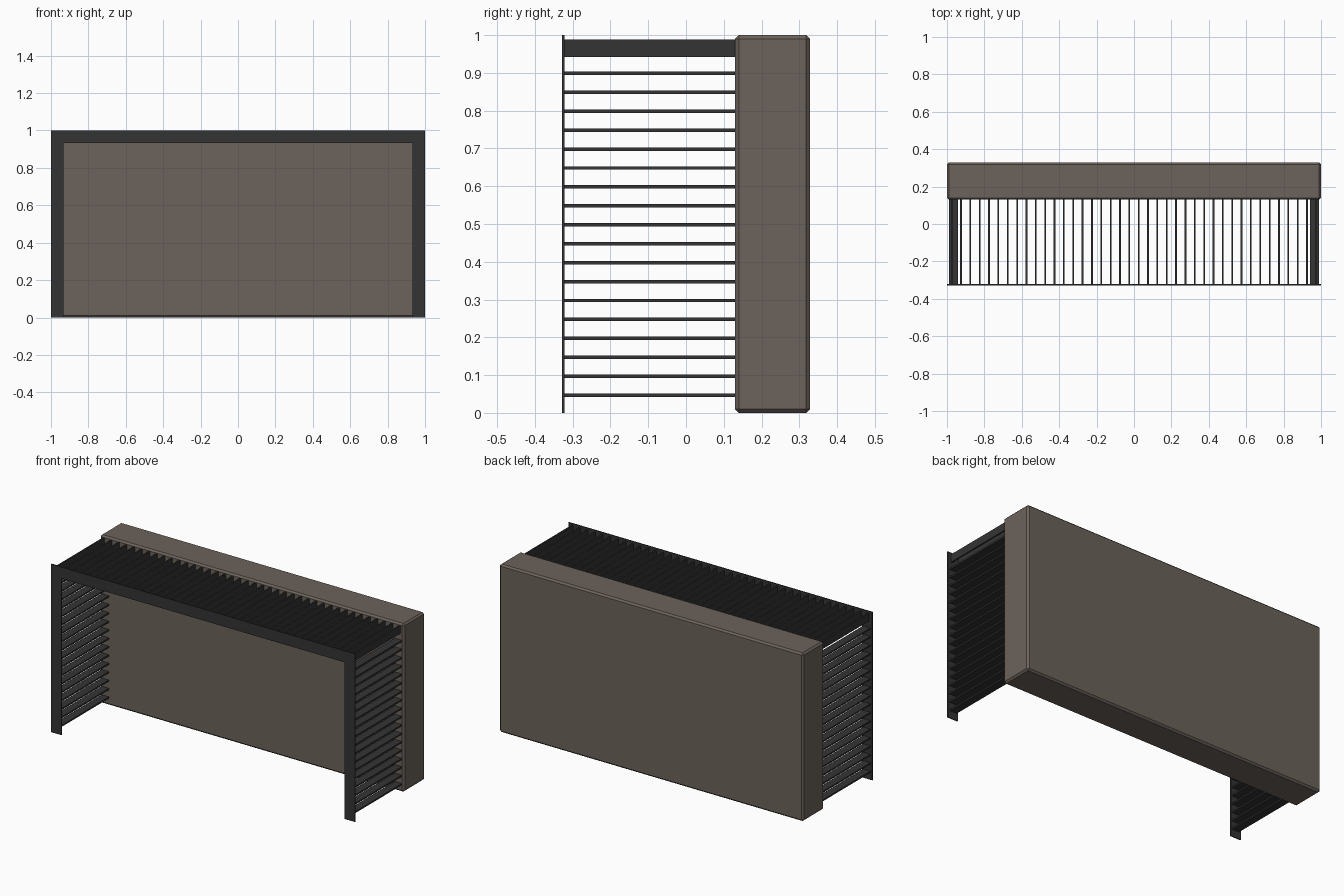
import bpy, bmesh
from mathutils import Vector

if "Cube" in bpy.data.objects:
    bpy.data.objects.remove(bpy.data.objects["Cube"])


def material(name, rgb):
    m = bpy.data.materials.new(name)
    m.diffuse_color = (*rgb, 1)
    m.use_nodes = True
    m.node_tree.nodes["Principled BSDF"].inputs["Base Color"].default_value = m.diffuse_color
    return m


BROWN = material("warm grey brown", (0.150, 0.123, 0.104))
DARK = material("charcoal", (0.034, 0.034, 0.034))


def add_box(bm, lo, hi):
    lo, hi = Vector(lo), Vector(hi)
    verts = bmesh.ops.create_cube(bm, size=1)["verts"]
    for v in verts:
        v.co = (lo + hi) / 2 + v.co * (hi - lo)


def finish(name, bm, mat):
    bmesh.ops.recalc_face_normals(bm, faces=bm.faces)
    mesh = bpy.data.meshes.new(name)
    bm.to_mesh(mesh)
    bm.free()
    mesh.materials.append(mat)
    ob = bpy.data.objects.new(name, mesh)
    bpy.context.collection.objects.link(ob)
    return ob


FRONT, FRAME_BACK, PANEL_FRONT, BACK = -0.328, -0.322, 0.13, 0.328

# Solid back panel with chamfered edges
bm = bmesh.new()
add_box(bm, (-1, PANEL_FRONT, 0), (1, BACK, 1))
panel = finish("back_panel", bm, BROWN)
bevel = panel.modifiers.new("chamfer", 'BEVEL')
bevel.width = 0.01
bevel.segments = 1

# Thin front frame, open at the bottom
W = 0.068
outline = [(-1, 0), (-1, 1), (1, 1), (1, 0),
           (1 - W, 0), (1 - W, 1 - W), (W - 1, 1 - W), (W - 1, 0)]
bm = bmesh.new()
face = bm.faces.new([bm.verts.new((x, FRONT, z)) for x, z in outline])
ext = bmesh.ops.extrude_face_region(bm, geom=[face])
for v in ext["geom"]:
    if isinstance(v, bmesh.types.BMVert):
        v.co.y = FRAME_BACK
finish("front_frame", bm, DARK)

# Horizontal slats on both sides
T = 0.0045
for side, name in ((-1, "left_slats"), (1, "right_slats")):
    bm = bmesh.new()
    x0, x1 = sorted((side * 0.94, side * 0.988))
    for i in range(18):
        z = 0.047 + 0.0501 * i
        add_box(bm, (x0, FRAME_BACK, z - T), (x1, PANEL_FRONT + 0.003, z + T))
    finish(name, bm, DARK)

# Upright slats across the top
bm = bmesh.new()
for i in range(40):
    x = -0.975 + 0.05 * i
    add_box(bm, (x - T, FRAME_BACK, 0.942), (x + T, PANEL_FRONT + 0.003, 0.989))
finish("top_slats", bm, DARK)
